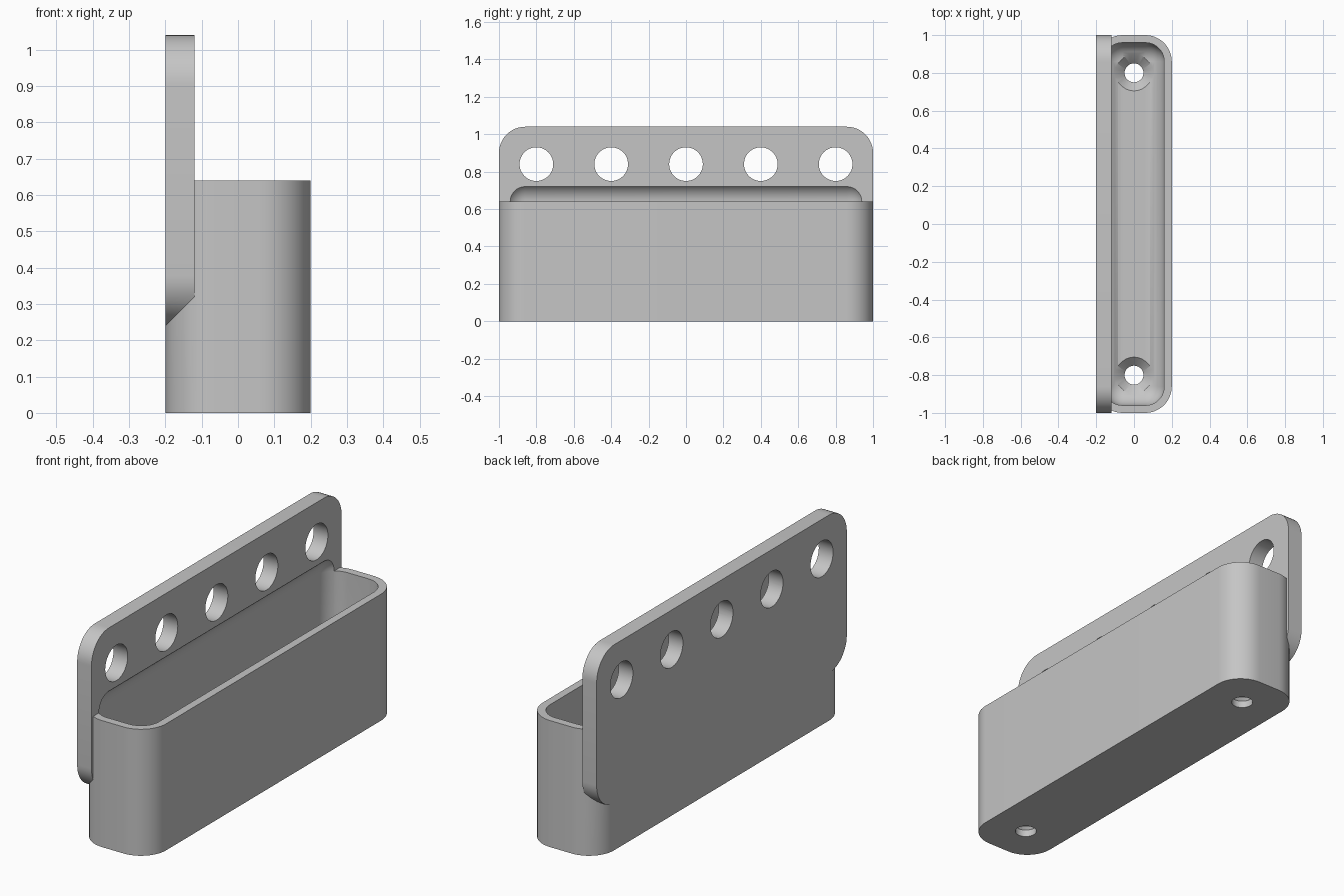
import bpy
import bmesh
import math
from mathutils import Matrix, Vector

cube = bpy.data.objects.get("Cube")
if cube:
    bpy.data.objects.remove(cube, do_unlink=True)

grey = bpy.data.materials.new("plain_grey")
grey.use_nodes = True
COLOUR = (0.56, 0.56, 0.56, 1)
grey.diffuse_color = COLOUR
for node in grey.node_tree.nodes:
    if node.type == 'BSDF_PRINCIPLED':
        node.inputs["Base Color"].default_value = COLOUR


def finish(bm, name):
    bmesh.ops.recalc_face_normals(bm, faces=bm.faces)
    mesh = bpy.data.meshes.new(name)
    bm.to_mesh(mesh)
    bm.free()
    mesh.materials.append(grey)
    obj = bpy.data.objects.new(name, mesh)
    bpy.context.collection.objects.link(obj)
    return obj


def rounded_box(name, low, high, radius, axes):
    """Box whose edges parallel to the given axes are rounded."""
    low, high = Vector(low), Vector(high)
    bm = bmesh.new()
    bmesh.ops.create_cube(bm, size=1)
    bmesh.ops.scale(bm, vec=high - low, verts=bm.verts)
    bmesh.ops.translate(bm, vec=(low + high) / 2, verts=bm.verts)
    edges = []
    for e in bm.edges:
        d = (e.verts[1].co - e.verts[0].co).normalized()
        if any(abs(d[a]) > 0.9 for a in axes):
            edges.append(e)
    bmesh.ops.bevel(bm, geom=edges, offset=radius, segments=12,
                    profile=0.5, affect='EDGES')
    return finish(bm, name)


def round_cutter(name, centre, r1, r2, depth, along_x=False):
    bm = bmesh.new()
    turn = Matrix.Rotation(math.pi / 2, 4, 'Y') if along_x else Matrix()
    bmesh.ops.create_cone(bm, cap_ends=True, segments=48, radius1=r1,
                          radius2=r2, depth=depth,
                          matrix=Matrix.Translation(centre) @ turn)
    return finish(bm, name)


def combine(target, other, operation):
    mod = target.modifiers.new(operation.lower(), 'BOOLEAN')
    mod.operation = operation
    mod.solver = 'EXACT'
    mod.object = other
    bpy.context.view_layer.objects.active = target
    bpy.ops.object.modifier_apply(modifier=mod.name)
    bpy.data.objects.remove(other, do_unlink=True)


# Tray with rounded upright corners, joined to the taller back plate
tray = rounded_box("wall_tray", (-0.2, -1, 0), (0.2, 1, 0.64), 0.14, [2])
plate = rounded_box("back_plate", (-0.2, -1, 0.24), (-0.12, 1, 1.04), 0.14, [0])
combine(tray, plate, 'UNION')

# Pocket rounded on every edge, its top scooping into the plate
pocket = rounded_box("pocket", (-0.16, -0.96, 0.08), (0.16, 0.96, 0.74),
                     0.1, [0, 1, 2])
combine(tray, pocket, 'DIFFERENCE')

# Row of holes through the plate
for i in range(-2, 3):
    hole = round_cutter("plate_hole", (-0.16, 0.4 * i, 0.84), 0.09, 0.09, 0.2, True)
    combine(tray, hole, 'DIFFERENCE')

# Countersunk screw holes through the floor
for y in (-0.8, 0.8):
    sink = round_cutter("countersink", (0, y, 0.065), 0.03, 0.13, 0.1)
    combine(tray, sink, 'DIFFERENCE')
    bore = round_cutter("screw_bore", (0, y, 0), 0.05, 0.05, 0.2)
    combine(tray, bore, 'DIFFERENCE')

# Smooth shading with sharp edges kept
bpy.ops.object.select_all(action='DESELECT')
tray.select_set(True)
bpy.context.view_layer.objects.active = tray
bpy.ops.object.shade_smooth_by_angle(angle=math.radians(30))
